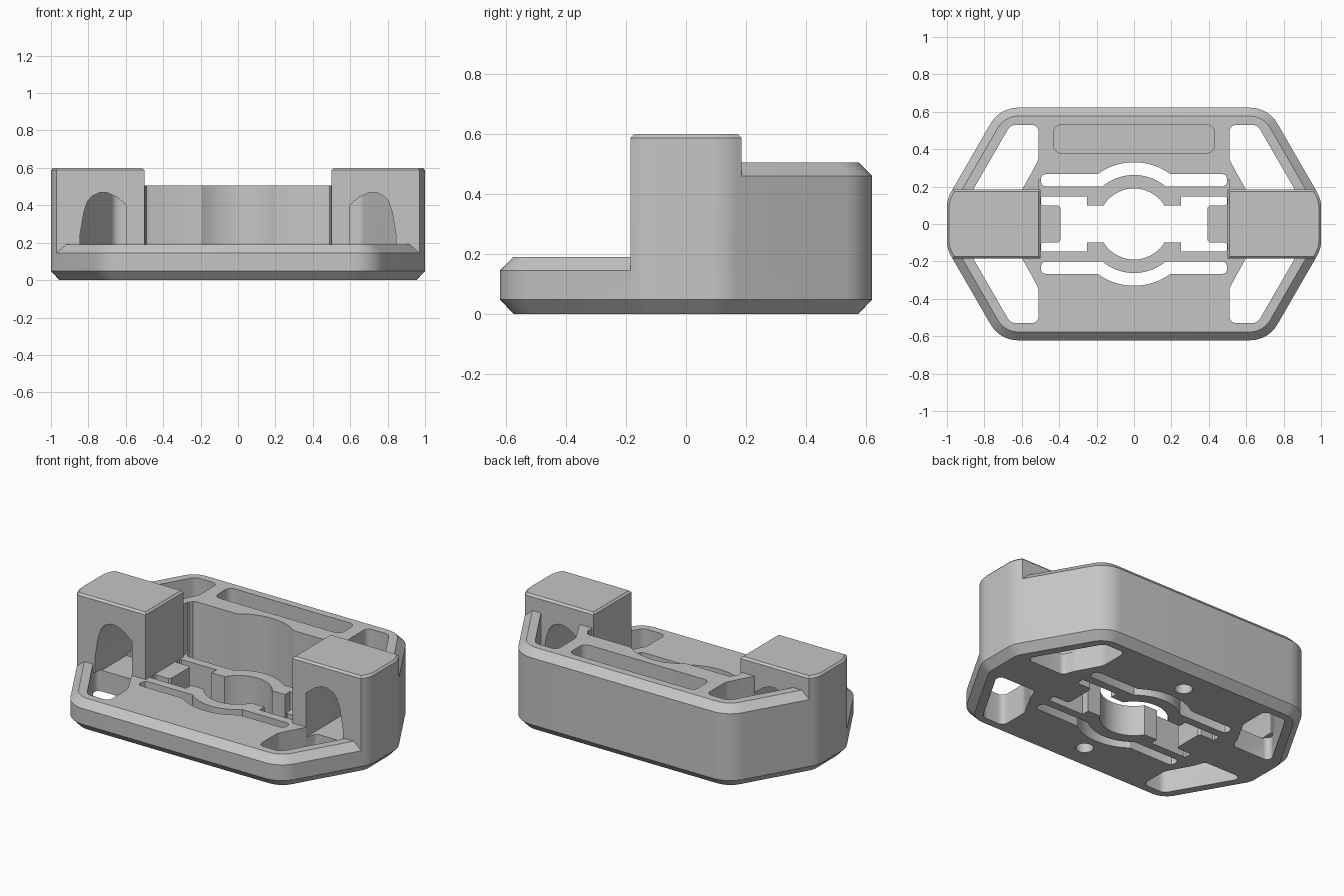
import bpy, bmesh, math
from mathutils import Vector

cube = bpy.data.objects.get("Cube")
if cube:
    bpy.data.objects.remove(cube, do_unlink=True)

grey = bpy.data.materials.new("plain_grey")
grey.use_nodes = True
colour = (0.56, 0.56, 0.56, 1)
grey.diffuse_color = colour
grey.node_tree.nodes["Principled BSDF"].inputs["Base Color"].default_value = colour


# Helpers for outlines
def rounded(points, radii, steps=8):
    """Fillet each corner of a closed outline."""
    out = []
    for i, p in enumerate(points):
        p, a, b = Vector(p), Vector(points[i - 1]), Vector(points[(i + 1) % len(points)])
        r = radii[i] if isinstance(radii, list) else radii
        u, v = (a - p).normalized(), (b - p).normalized()
        half = u.angle(v) / 2
        centre = p + (u + v).normalized() * r / math.sin(half)
        s = p + u * r / math.tan(half) - centre
        e = p + v * r / math.tan(half) - centre
        sweep = s.angle_signed(e)
        base = math.atan2(s.y, s.x)
        for k in range(steps + 1):
            ang = base - sweep * k / steps
            out.append((centre.x + r * math.cos(ang), centre.y + r * math.sin(ang)))
    return out


def mirror_x(path):
    return path + [(-x, y) for x, y in reversed(path) if x > 1e-6]


def mirror_y(path):
    return path + [(x, -y) for x, y in reversed(path) if abs(y) > 1e-6]


def arc(r, y_end, steps=14):
    """Arc from the y axis clockwise down to the height y_end."""
    end = math.acos(y_end / r)
    return [(r * math.sin(end * k / steps), r * math.cos(end * k / steps))
            for k in range(steps + 1)]


def hull(inset):
    """Six-sided outline with cut ends and rounded corners."""
    top, side, c = 0.622 - inset, 1 - inset, 0.9325 - inset
    quad = [((c - 0.5 * top) / 0.866, top), (side, (c - 0.866 * side) / 0.5)]
    return rounded(mirror_x(mirror_y(quad)), [0.17 - inset, 0.15 - inset,
                   0.15 - inset, 0.17 - inset] * 2)


# Helpers for solids
def loft(name, levels, upright=True):
    """Stack matching outlines; levels are (outline, height)."""
    bm = bmesh.new()
    rings = []
    for outline, h in levels:
        rings.append([bm.verts.new((x, y, h) if upright else (x, h, y)) for x, y in outline])
    n = len(rings[0])
    for lo, hi in zip(rings, rings[1:]):
        for i in range(n):
            j = (i + 1) % n
            bm.faces.new((lo[i], lo[j], hi[j], hi[i]))
    bm.faces.new(rings[0])
    bm.faces.new(rings[-1])
    bmesh.ops.recalc_face_normals(bm, faces=bm.faces)
    mesh = bpy.data.meshes.new(name)
    bm.to_mesh(mesh)
    bm.free()
    mesh.materials.append(grey)
    obj = bpy.data.objects.new(name, mesh)
    bpy.context.collection.objects.link(obj)
    return obj


def prism(name, outline, z0, z1, upright=True):
    return loft(name, [(outline, z0), (outline, z1)], upright)


def rect(x0, x1, y0, y1):
    return [(x0, y0), (x1, y0), (x1, y1), (x0, y1)]


def combine(target, tool, operation="DIFFERENCE"):
    mod = target.modifiers.new("cut", "BOOLEAN")
    mod.operation, mod.solver, mod.object = operation, "EXACT", tool
    bpy.context.view_layer.objects.active = target
    bpy.ops.object.modifier_apply(modifier=mod.name)
    bpy.data.objects.remove(tool, do_unlink=True)


def flip(outline, sx, sy):
    return [(x * sx, y * sy) for x, y in outline]


full, small = hull(0), hull(0.045)

# Low base plate and tall rear block, both with chamfered rims
body = loft("holder_body", [(small, 0), (full, 0.048), (full, 0.145), (small, 0.19)])
rear = loft("rear_block", [(full, 0.1), (full, 0.46), (small, 0.505)])
combine(rear, prism("front_clear", rect(-1.2, 1.2, -1, 0.1), -0.1, 1))
combine(rear, prism("wall_clear", rect(-0.51, 0.51, -1, 0.235), -0.1, 1))
combine(rear, prism("wall_bulge", mirror_x(mirror_y(arc(0.3, 0.02))), -0.1, 1))
combine(body, rear, "UNION")

# Long pocket on the rear top
combine(body, prism("pocket", rounded(rect(-0.43, 0.43, 0.38, 0.53), 0.04), 0.3, 1))

# Four corner windows
window = rounded([(0.51, 0.53), (0.66, 0.53), (0.897, 0.12), (0.62, 0.12),
                  (0.595, 0.19), (0.55, 0.27), (0.51, 0.345)],
                 [0.035, 0.05, 0.03, 0.03, 0.05, 0.1, 0.08], 5)
for sx in (1, -1):
    for sy in (1, -1):
        combine(body, prism("window", flip(window, sx, sy), -0.1, 1))

# Flexible clip: curved slots and the central opening with tongues
slot = mirror_x(arc(0.33, 0.267) + [(0.475, 0.267), (0.49, 0.26), (0.498, 0.245),
                (0.498, 0.222), (0.49, 0.207), (0.475, 0.2)] + arc(0.262, 0.2)[::-1])
for sy in (1, -1):
    combine(body, prism("slot", flip(slot, 1, sy), -0.1, 1))
opening = arc(0.19, 0.1) + [(0.25, 0.1), (0.25, 0.148), (0.49, 0.148), (0.498, 0.14),
          (0.498, 0.108), (0.49, 0.1), (0.405, 0.1), (0.393, 0.088)]
combine(body, prism("opening", mirror_x(mirror_y(opening)), -0.1, 1))

# Two small round recesses in the underside
for y in (-0.43, 0.43):
    dot = [(0.05 * math.cos(math.tau * k / 24), y + 0.05 * math.sin(math.tau * k / 24))
           for k in range(24)]
    combine(body, prism("recess", dot, -0.1, 0.06))

# End towers, each with an arched strap tunnel
side = [p for p in full if p[0] > 0.9 and abs(p[1]) < 0.18]
side.sort(key=lambda p: p[1])
block = [(0.5, -0.185), (0.97, -0.185)] + side + [(0.97, 0.185), (0.5, 0.185)]
lid = [(0.75 + (x - 0.75) * 0.955, y * 0.935) for x, y in block]
arch = [(0.595, 0.13), (0.845, 0.13), (0.845, 0.24), (0.825, 0.36), (0.805, 0.42),
        (0.78, 0.45), (0.74, 0.468), (0.7, 0.468), (0.65, 0.445), (0.595, 0.4)]
for sx in (1, -1):
    tower = loft("tower", [(flip(block, sx, 1), 0.14), (flip(block, sx, 1), 0.588),
                           (flip(lid, sx, 1), 0.6)])
    combine(body, tower, "UNION")
    combine(body, prism("tunnel", flip(arch, sx, 1), -0.2, 0.2, False))

# Smooth the rounded walls, keep the edges crisp
for o in bpy.context.selected_objects:
    o.select_set(False)
body.select_set(True)
bpy.context.view_layer.objects.active = body
bpy.ops.object.shade_smooth_by_angle(angle=math.radians(28))
